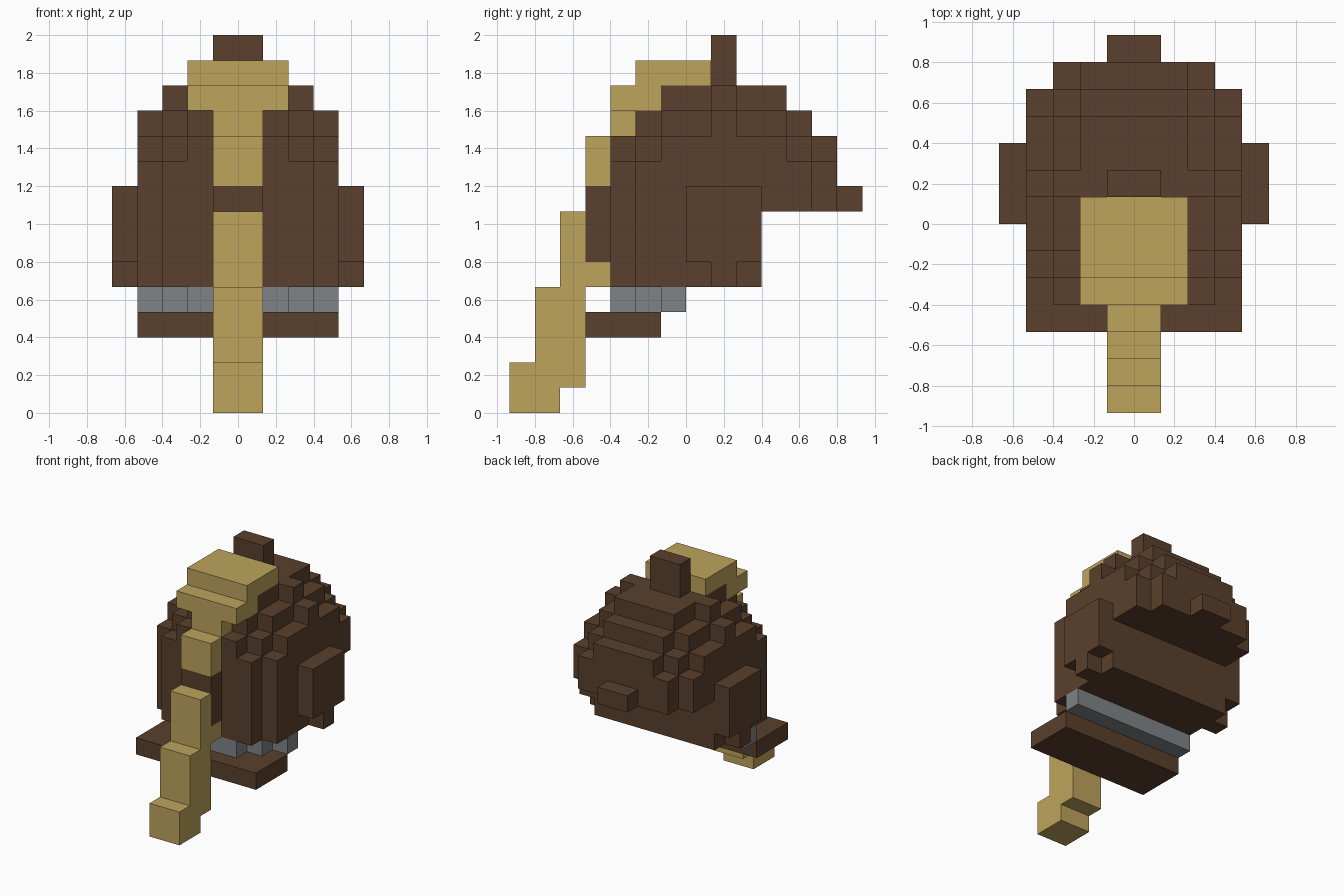
import bpy
import bmesh
from mathutils import Vector

U = 2 / 15  # edge length of one block

cube = bpy.data.objects.get("Cube")
if cube:
    bpy.data.objects.remove(cube)


def material(name, rgb):
    mat = bpy.data.materials.new(name)
    mat.use_nodes = True
    color = (*rgb, 1)
    mat.diffuse_color = color
    mat.node_tree.nodes["Principled BSDF"].inputs["Base Color"].default_value = color
    return mat


BROWN = material("dark brown", (0.102, 0.051, 0.026))
GOLD = material("dull gold", (0.515, 0.371, 0.107))
GREY = material("steel grey", (0.216, 0.231, 0.242))


def part(name, mat, boxes):
    """Fuse boxes (half width, y range, z range), centred on x, into one closed block mesh."""
    cells = {(x, y, z)
             for w, y0, y1, z0, z1 in boxes
             for x in range(-w, w) for y in range(y0, y1) for z in range(z0, z1)}
    build(name, mat, cells)


def build(name, mat, cells):
    bm = bmesh.new()
    for cell in cells:
        for axis in range(3):
            for side in (0, 1):
                near = list(cell)
                near[axis] += 2 * side - 1
                if tuple(near) in cells:
                    continue
                a, b = (axis + 1) % 3, (axis + 2) % 3
                corners = []
                for i, j in ((0, 0), (1, 0), (1, 1), (0, 1)):
                    p = Vector(cell)
                    p[axis] += side
                    p[a] += i
                    p[b] += j
                    corners.append(bm.verts.new(p * U))
                bm.faces.new(corners if side else corners[::-1])
    bmesh.ops.remove_doubles(bm, verts=bm.verts, dist=0.001)
    bmesh.ops.dissolve_limit(bm, angle_limit=0.01, verts=bm.verts, edges=bm.edges)
    mesh = bpy.data.meshes.new(name)
    bm.to_mesh(mesh)
    bm.free()
    mesh.materials.append(mat)
    obj = bpy.data.objects.new(name, mesh)
    bpy.context.collection.objects.link(obj)


# Stepped dome, with its ridge and a thin brow strip in front
part("body", BROWN, [
    (3, -3, 3, 5, 8), (4, -2, 3, 5, 8),
    (3, -3, 6, 8, 10), (4, -2, 5, 8, 10),
    (2, -3, 6, 10, 11), (3, -2, 5, 10, 11), (4, -1, 4, 10, 11),
    (2, -2, 5, 11, 12), (3, -1, 4, 11, 12), (4, 1, 2, 11, 12),
    (2, -1, 4, 12, 13), (3, 1, 2, 12, 13),
    (1, -4, -3, 6, 9),
])
part("crest", BROWN, [(1, 1, 2, 13, 15)])
part("back_knob", BROWN, [(1, 6, 7, 8, 9)])

# Side blocks, each with a small tab below
for label, x in (("left", 4), ("right", -5)):
    cells = {(x, y, z) for y in range(3) for z in range(6, 9)}
    cells.add((x, 1, 5))
    build(label + "_side_block", BROWN, cells)

# Gold band over the top and the hanging front piece
part("top_band", GOLD, [
    (2, -2, 1, 13, 14), (2, -3, -1, 12, 13), (1, -3, -2, 11, 12), (1, -4, -3, 9, 11),
])
part("front_trunk", GOLD, [
    (1, -5, -4, 6, 8), (1, -5, -3, 5, 6), (1, -6, -4, 2, 5),
    (1, -7, -4, 1, 2), (1, -7, -5, 0, 1),
])

# Stepped grey layer and the lower plate
part("grey_layer", GREY, [(2, -3, 0, 4, 5), (3, -2, 0, 4, 5), (4, -1, 0, 4, 5)])
part("lower_plate", BROWN, [(4, -4, -1, 3, 4)])
